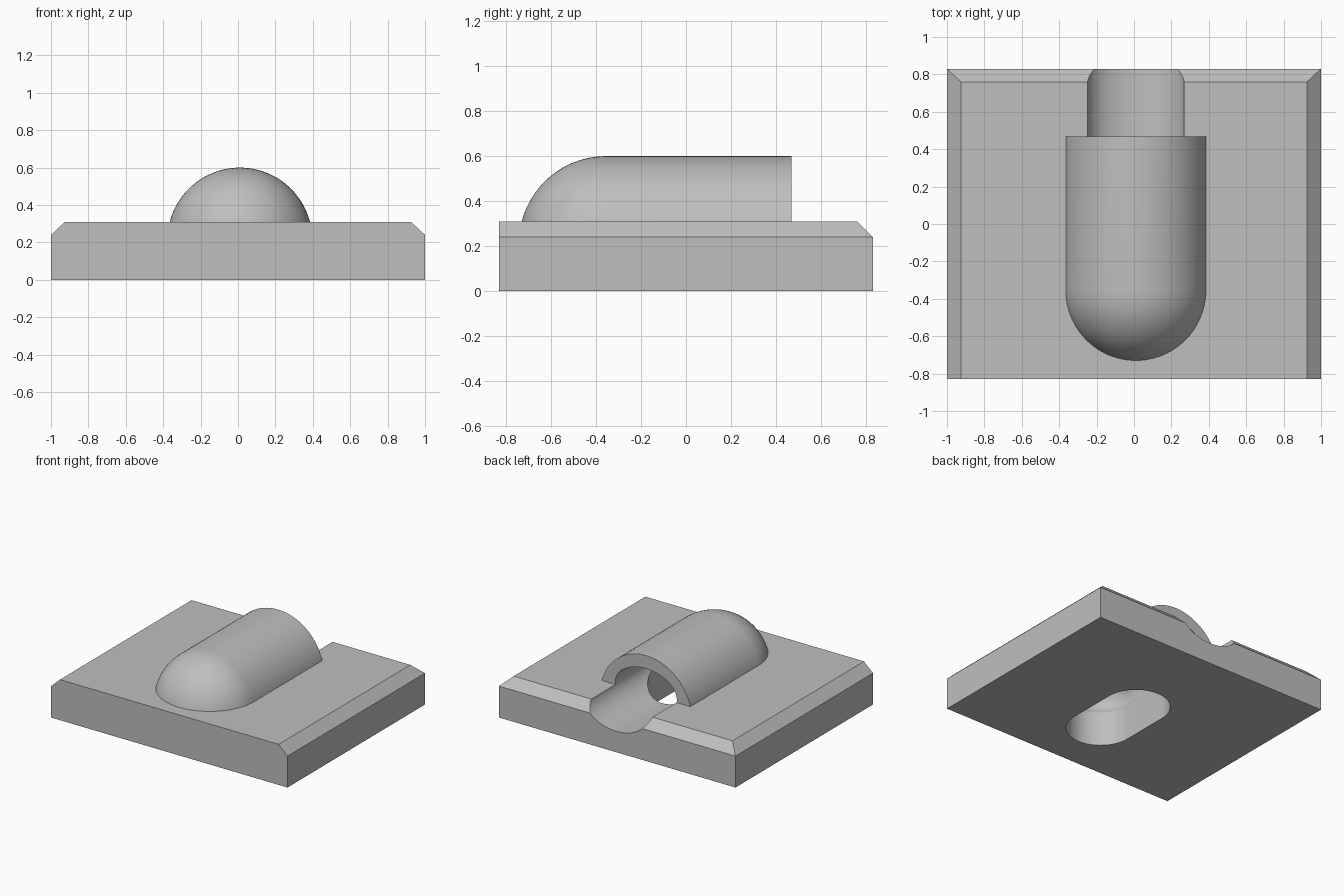
import bpy
import bmesh
from math import cos, sin, pi, radians
from mathutils import Vector

cube = bpy.data.objects.get("Cube")
if cube:
    bpy.data.objects.remove(cube, do_unlink=True)

CX = 0.01          # hood and channel axis
PLATE_TOP = 0.31

grey = bpy.data.materials.new("plain_grey")
grey.use_nodes = True
grey.diffuse_color = (0.52, 0.52, 0.52, 1)
grey.node_tree.nodes["Principled BSDF"].inputs["Base Color"].default_value = grey.diffuse_color


def finish(name, bm):
    bmesh.ops.recalc_face_normals(bm, faces=bm.faces)
    mesh = bpy.data.meshes.new(name)
    bm.to_mesh(mesh)
    bm.free()
    mesh.materials.append(grey)
    obj = bpy.data.objects.new(name, mesh)
    bpy.context.collection.objects.link(obj)
    return obj


def loft(bm, sections):
    """Skin a closed solid through equal-length loops of points."""
    loops = [[bm.verts.new(p) for p in s] for s in sections]
    n = len(loops[0])
    for a, b in zip(loops, loops[1:]):
        for i in range(n):
            j = (i + 1) % n
            bm.faces.new((a[i], a[j], b[j], b[i]))
    bm.faces.new(loops[0])
    bm.faces.new(loops[-1])


def round_nosed_bar(bm, cz, rx, ry, rz, y_nose, y_back, sides=96, steps=24):
    """Elliptical bar along y with a rounded front end."""
    rings = []
    for k in range(steps):
        t = (k + 0.3) / (steps - 0.7) * pi / 2
        rings.append((y_nose - ry * cos(t), sin(t)))
    rings.append((y_back, 1))
    loft(bm, [[(CX + rx * s * cos(2 * pi * i / sides), y,
                cz + rz * s * sin(2 * pi * i / sides)) for i in range(sides)]
              for y, s in rings])


def boolean(target, tool, operation):
    tool.hide_render = True
    mod = target.modifiers.new(operation.lower(), "BOOLEAN")
    mod.operation = operation
    mod.solver = "EXACT"
    mod.object = tool
    bpy.context.view_layer.objects.active = target
    bpy.ops.object.modifier_apply(modifier=mod.name)
    bpy.data.objects.remove(tool, do_unlink=True)


def rectangle(x, front, back, z):
    return [(-x, front, z), (x, front, z), (x, back, z), (-x, back, z)]


# Base plate, bevelled on both sides and the back
bm = bmesh.new()
loft(bm, [rectangle(1, -0.83, 0.83, 0),
          rectangle(1, -0.83, 0.83, 0.24),
          rectangle(0.925, -0.83, 0.76, PLATE_TOP)])
body = finish("hooded_base_plate", bm)

# Round-nosed hood, trimmed off inside the plate
bm = bmesh.new()
round_nosed_bar(bm, 0.213, 0.387, 0.387, 0.387, -0.355, 0.468)
cut = bmesh.ops.bisect_plane(bm, geom=bm.verts[:] + bm.edges[:] + bm.faces[:],
                             plane_co=Vector((0, 0, 0.15)),
                             plane_no=Vector((0, 0, 1)), clear_inner=True)
rim = [e for e in cut["geom_cut"] if isinstance(e, bmesh.types.BMEdge)]
bmesh.ops.holes_fill(bm, edges=rim)
boolean(body, finish("hood", bm), "UNION")

# Elliptical channel running out through the back
bm = bmesh.new()
round_nosed_bar(bm, 0.33, 0.26, 0.26, 0.17, -0.35, 1)
boolean(body, finish("channel_cutter", bm), "DIFFERENCE")

# Slot with rounded ends, opening the channel to the underside
R, HALF, N = 0.24, 0.19, 32
outline = []
for end in (1, -1):
    for i in range(N + 1):
        a = pi * i / N
        outline.append((CX + end * R * cos(a), -0.16 + end * (HALF + R * sin(a))))
bm = bmesh.new()
loft(bm, [[(x, y, z) for x, y in outline] for z in (-0.1, 0.33)])
boolean(body, finish("slot_cutter", bm), "DIFFERENCE")

# Smooth the curved walls, keep the edges sharp
bpy.ops.object.select_all(action="DESELECT")
body.select_set(True)
bpy.context.view_layer.objects.active = body
bpy.ops.object.shade_smooth_by_angle(angle=radians(25))
